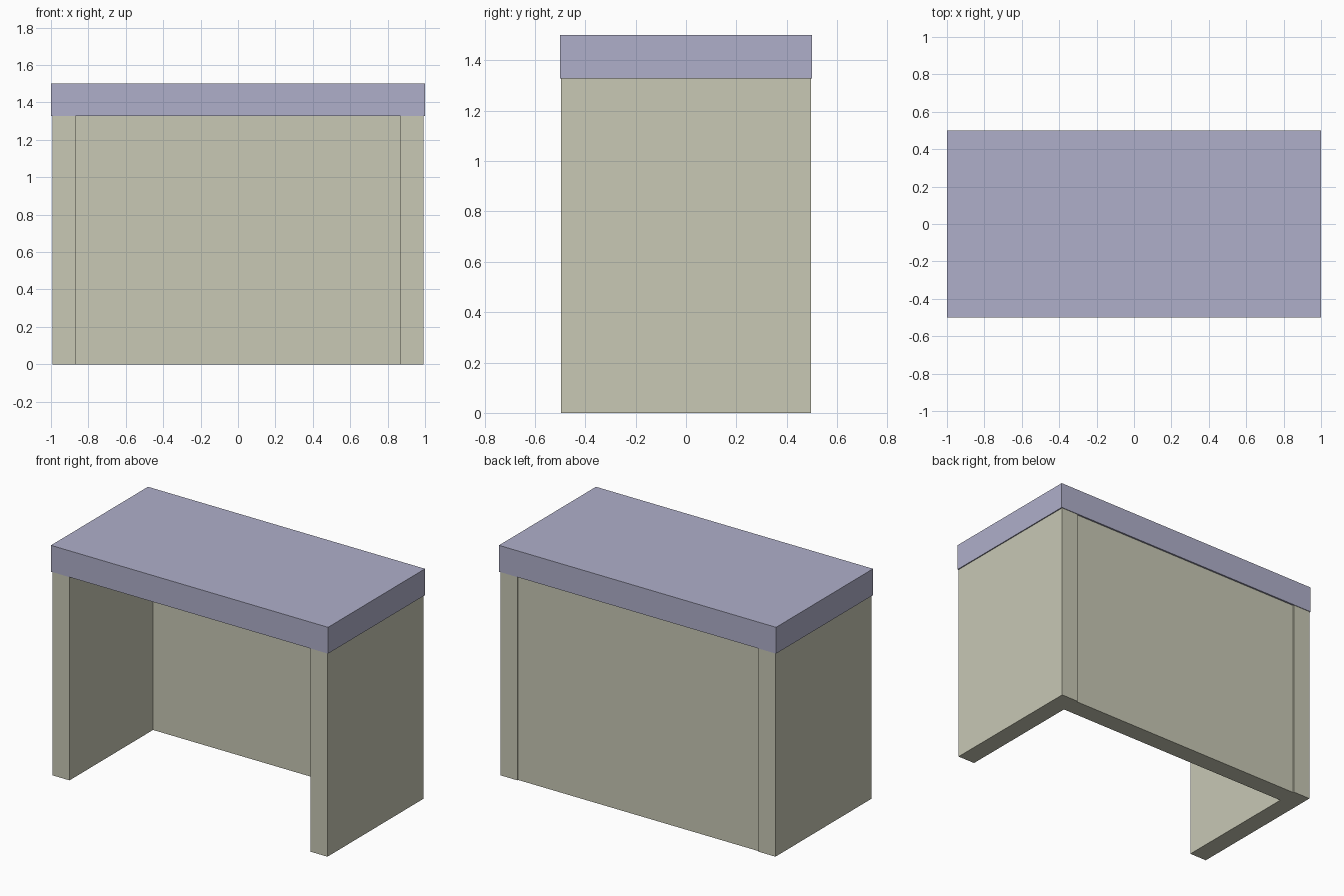
import bpy

if "Cube" in bpy.data.objects:
    bpy.data.objects.remove(bpy.data.objects["Cube"])


def make_material(name, rgb):
    mat = bpy.data.materials.new(name)
    mat.diffuse_color = (*rgb, 1.0)
    mat.use_nodes = True
    mat.node_tree.nodes["Principled BSDF"].inputs["Base Color"].default_value = mat.diffuse_color
    return mat


def box(name, lo, hi, mat):
    """Axis-aligned box between two corners."""
    bpy.ops.mesh.primitive_cube_add(size=1)
    obj = bpy.context.object
    obj.name = name
    obj.location = [(a + b) / 2 for a, b in zip(lo, hi)]
    obj.scale = [b - a for a, b in zip(lo, hi)]
    bpy.ops.object.transform_apply(location=True, rotation=False, scale=True)
    obj.data.materials.append(mat)
    return obj


beige = make_material("beige", (0.58, 0.58, 0.46))
lavender = make_material("lavender", (0.43, 0.43, 0.59))

TOP_Z, UNDER_Z = 1.5, 1.328
OUT_X, IN_X, LEG_Y = 0.993, 0.869, 0.496

# Table slab, slightly overhanging the panels
box("table_top", (-1, -0.5, UNDER_Z), (1, 0.5, TOP_Z), lavender)

# Side panels
box("left_side_panel", (-OUT_X, -LEG_Y, 0), (-IN_X, LEG_Y, UNDER_Z), beige)
box("right_side_panel", (IN_X, -LEG_Y, 0), (OUT_X, LEG_Y, UNDER_Z), beige)

# Back panel, set in a touch from the rear edges
box("back_panel", (-IN_X, 0.365, 0), (IN_X, 0.489, UNDER_Z), beige)
